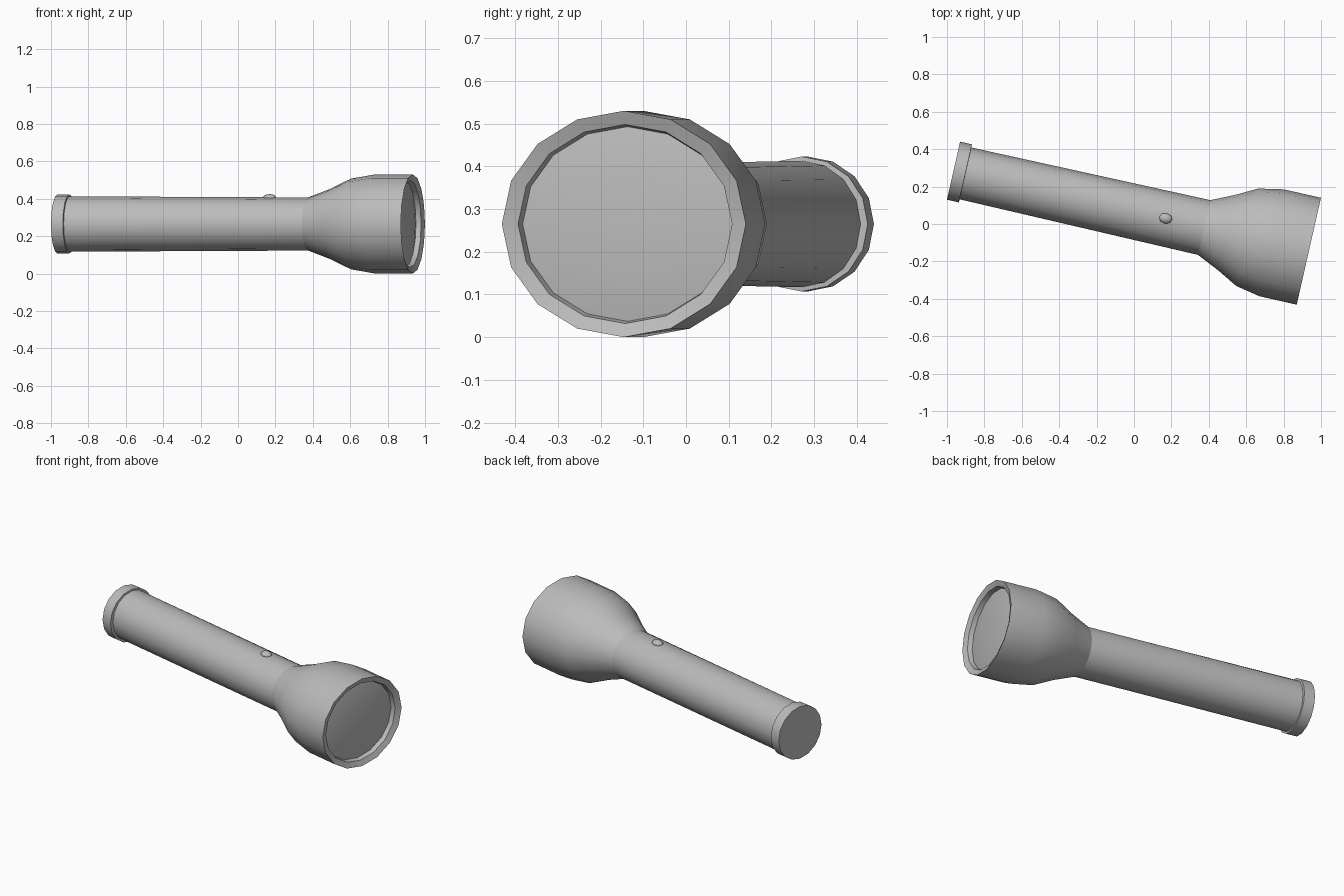
import bpy, bmesh, math
from mathutils import Matrix, Vector

if "Cube" in bpy.data.objects:
    bpy.data.objects.remove(bpy.data.objects["Cube"])

SIDES = 16
# Torch axis: starts at the tail centre, turned about z, running to the head
PLACE = Matrix.Translation((-0.965, 0.285, 0.265)) @ Matrix.Rotation(math.radians(-12.77), 4, 'Z')

grey = bpy.data.materials.new("light_grey")
grey.diffuse_color = (0.5, 0.5, 0.5, 1)
grey.use_nodes = True
grey.node_tree.nodes["Principled BSDF"].inputs["Base Color"].default_value = grey.diffuse_color


def finish(name, bm, angle=35):
    bmesh.ops.transform(bm, matrix=PLACE, verts=bm.verts)
    bmesh.ops.recalc_face_normals(bm, faces=bm.faces)
    me = bpy.data.meshes.new(name)
    bm.to_mesh(me)
    bm.free()
    me.materials.append(grey)
    ob = bpy.data.objects.new(name, me)
    bpy.context.collection.objects.link(ob)
    bpy.ops.object.select_all(action='DESELECT')
    ob.select_set(True)
    bpy.context.view_layer.objects.active = ob
    bpy.ops.object.shade_smooth_by_angle(angle=math.radians(angle))
    return ob


def loft(name, rings, cap_start=False, cap_end=False):
    """Elliptical rings (distance along axis, radius y, radius z) joined in order."""
    bm = bmesh.new()
    loops = []
    for s, ry, rz in rings:
        loops.append([bm.verts.new((s, ry * math.cos(2 * math.pi * k / SIDES),
                                    rz * math.sin(2 * math.pi * k / SIDES))) for k in range(SIDES)])
    for a, b in zip(loops, loops[1:]):
        for k in range(SIDES):
            j = (k + 1) % SIDES
            bm.faces.new((a[k], a[j], b[j], b[k]))
    if cap_start:
        bm.faces.new(loops[0])
    if cap_end:
        bm.faces.new(loops[-1])
    return finish(name, bm)


# Tail cap
loft("tail_cap", [(0, 0.159, 0.158), (0.065, 0.159, 0.158), (0.066, 0.141, 0.146)], cap_start=True)

# Handle tube
loft("handle", [(0.06, 0.142, 0.148), (1.374, 0.15, 0.142)])

# Flared head with bevelled rim and shallow recess
loft("head", [(1.374, 0.15, 0.142), (1.496, 0.206, 0.188), (1.61, 0.267, 0.243),
              (1.743, 0.293, 0.265), (1.948, 0.293, 0.265),
              (1.935, 0.257, 0.233), (1.908, 0.252, 0.228)])

# Slightly domed lens
loft("lens", [(1.908, 0.252, 0.228), (1.916, 0.20, 0.181), (1.922, 0.12, 0.109),
              (1.925, 0.04, 0.036)], cap_end=True)

# Switch button on top of the handle
bm = bmesh.new()
bmesh.ops.create_uvsphere(bm, u_segments=8, v_segments=6, radius=1)
bmesh.ops.scale(bm, vec=Vector((0.037, 0.028, 0.02)), verts=bm.verts)
bmesh.ops.translate(bm, vec=Vector((1.163, 0.002, 0.14)), verts=bm.verts)
finish("switch_button", bm, 60)
